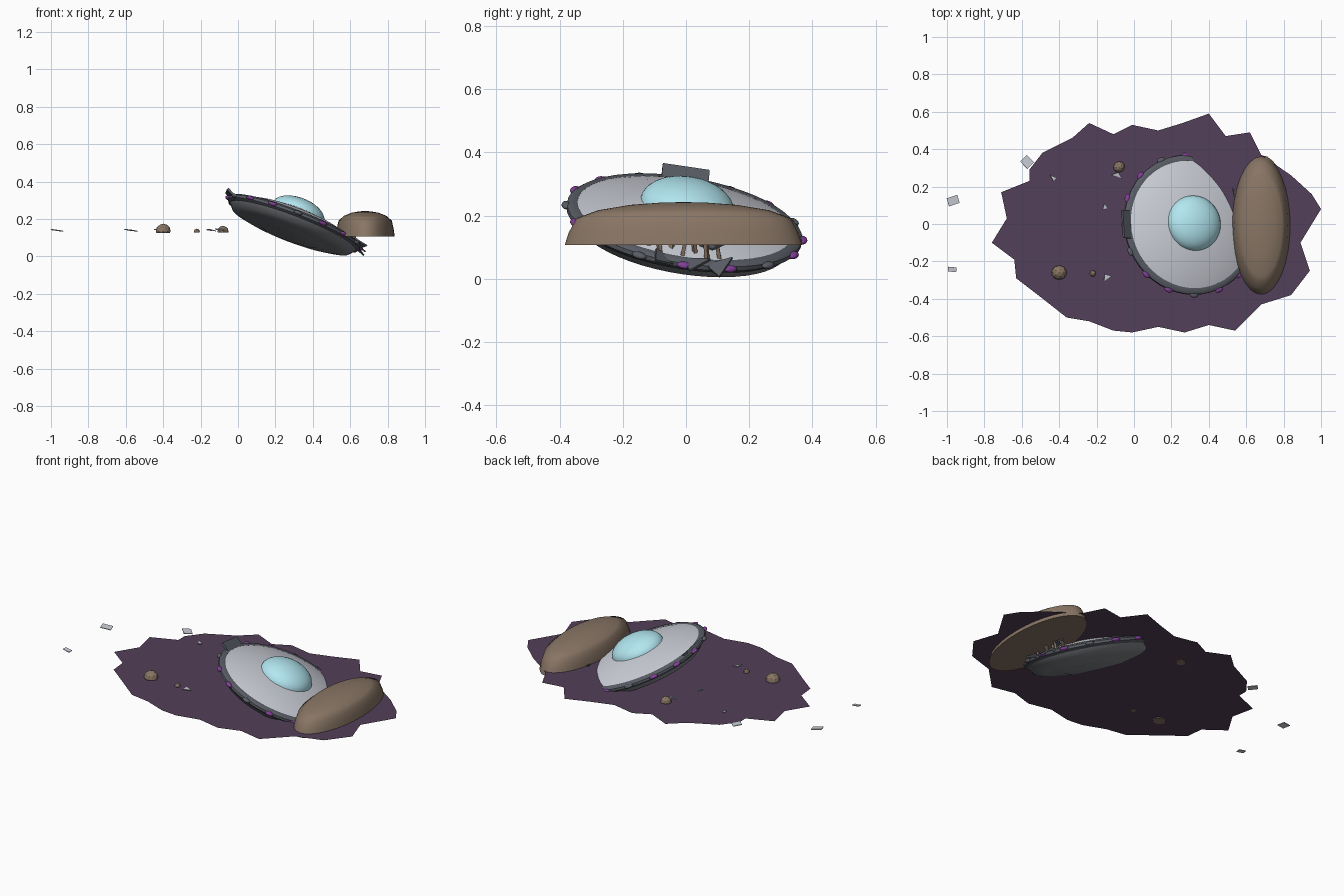
import bpy, bmesh, math, random
from mathutils import Matrix, Vector

if "Cube" in bpy.data.objects:
    bpy.data.objects.remove(bpy.data.objects["Cube"])

random.seed(4)
GROUND = 0.13


def material(name, rgb):
    m = bpy.data.materials.new(name)
    m.diffuse_color = (*rgb, 1)
    m.use_nodes = True
    m.node_tree.nodes["Principled BSDF"].inputs["Base Color"].default_value = m.diffuse_color
    return m


PURPLE_SOIL = material("purple_soil", (0.085, 0.05, 0.10))
EARTH = material("earth", (0.25, 0.18, 0.13))
SILVER = material("silver", (0.60, 0.62, 0.68))
DARK = material("dark_metal", (0.10, 0.11, 0.13))
HULL = material("under_metal", (0.22, 0.23, 0.25))
GLASS = material("canopy_glass", (0.45, 0.80, 0.88))
GLOW = material("purple_lamp", (0.22, 0.05, 0.30))


def finish(name, bm, mat, matrix=Matrix(), smooth=True):
    bmesh.ops.recalc_face_normals(bm, faces=bm.faces)
    me = bpy.data.meshes.new(name)
    bm.to_mesh(me)
    bm.free()
    me.materials.append(mat)
    ob = bpy.data.objects.new(name, me)
    bpy.context.collection.objects.link(ob)
    ob.matrix_world = matrix
    if smooth:
        bpy.ops.object.select_all(action='DESELECT')
        ob.select_set(True)
        bpy.context.view_layer.objects.active = ob
        bpy.ops.object.shade_smooth_by_angle(angle=math.radians(40))
    return ob


def lathe(name, profile, mat, matrix, steps=48, closed=False):
    bm = bmesh.new()
    vs = [bm.verts.new((r, 0, z)) for r, z in profile]
    es = [bm.edges.new(p) for p in zip(vs, vs[1:])]
    if closed:
        es.append(bm.edges.new((vs[-1], vs[0])))
    bmesh.ops.spin(bm, geom=vs + es, cent=(0, 0, 0), axis=(0, 0, 1),
                   angle=math.tau, steps=steps, use_merge=True)
    bmesh.ops.remove_doubles(bm, verts=bm.verts, dist=1e-5)
    return finish(name, bm, mat, matrix)


def pose(loc, rot=(0, 0, 0), scale=(1, 1, 1)):
    r = [math.radians(a) for a in rot]
    return (Matrix.Translation(loc) @ Matrix.Rotation(r[2], 4, 'Z') @ Matrix.Rotation(r[1], 4, 'Y')
            @ Matrix.Rotation(r[0], 4, 'X') @ Matrix.Diagonal((*scale, 1)))


def box(name, matrix, mat):
    bm = bmesh.new()
    bmesh.ops.create_cube(bm, size=1)
    finish(name, bm, mat, matrix, False)


def shard(name, matrix, mat):
    # thin three-cornered plate
    bm = bmesh.new()
    bmesh.ops.create_cone(bm, segments=3, radius1=0.6, radius2=0.6, depth=1, cap_ends=True)
    finish(name, bm, mat, matrix, False)


# scorched ground outline
outline = [(-.76, -.10), (-.68, .03), (-.71, .17), (-.56, .23), (-.56, .29), (-.49, .38), (-.33, .46),
           (-.24, .54), (-.11, .48), (-.01, .53), (.13, .50), (.26, .54), (.40, .59), (.49, .47),
           (.62, .49), (.68, .37), (.84, .26), (.95, .16), (1.0, .08), (.89, -.10), (.94, -.25),
           (.84, -.38), (.68, -.43), (.54, -.57), (.40, -.54), (.27, -.58), (.13, -.55), (-.01, -.58),
           (-.11, -.57), (-.24, -.52), (-.36, -.50), (-.50, -.39), (-.63, -.29), (-.64, -.19)]
bm = bmesh.new()
bm.faces.new([bm.verts.new((x, y, GROUND)) for x, y in outline])
finish("scorched_ground", bm, PURPLE_SOIL, smooth=False)

# earth mound pushed up ahead of the craft
lathe("earth_mound", [(0, 0), (1, 0), (.965, .04), (.90, .085), (.72, .11), (.45, .127), (.2, .134), (0, .136)],
      EARTH, pose((.68, -.008, .107), (0, 0, 0), (.158, .376, 1)), 32)

# saucer frame: nose down and rolled
ship = pose((.30, -.005, .178), (-9, 21, 0))
lathe("upper_hull", [(.355, .012), (.32, .025), (.25, .045), (.16, .062), (.10, .068), (0, .07)], SILVER, ship)
lathe("lower_hull", [(.362, -.015), (.335, -.047), (.27, -.062), (.17, -.074), (.16, -.077), (0, -.079)], HULL, ship)
lathe("rim_ring", [(.345, .016), (.365, .016), (.377, .006), (.377, -.008), (.362, -.02), (.345, -.02)],
      DARK, ship, closed=True)
dome = [(.15 * math.cos(a), .056 + .084 * math.sin(a)) for a in [i * math.pi / 16 for i in range(8)]]
lathe("canopy", dome + [(0, .14)], GLASS, ship)

# rim lamps, every third one dead
for k in range(16):
    a = math.pi + k * math.tau / 16
    bm = bmesh.new()
    bmesh.ops.create_uvsphere(bm, u_segments=12, v_segments=8, radius=1)
    loc = (.378 * math.cos(a), .378 * math.sin(a), 0)
    finish(f"rim_lamp_{k}", bm, DARK if k % 3 == 1 else GLOW,
           ship @ pose(loc, (0, 0, math.degrees(a)), (.016, .025, .011)))

# torn plates on the raised and buried edges of the rim
box("raised_rim_plate", ship @ pose((-.373, .0, .022), (0, 25, 0), (.055, .15, .012)), DARK)
for i, (y, t) in enumerate([(-.07, -20), (.03, 15), (.11, 30)]):
    shard(f"buried_rim_shard_{i}", ship @ pose((.37, y, .01), (t, 10, 20 * i), (.07, .09, .008)), DARK)
shard("torn_hull_panel", ship @ pose((.28, .10, .055), (12, -12, 30), (.09, .17, .006)), DARK)
shard("loose_hull_panel", ship @ pose((.30, -.06, .05), (-15, -20, 80), (.08, .1, .006)), SILVER)

# broken earth splinters between hull and mound
for i in range(7):
    y = -.12 + i * .037
    box(f"earth_splinter_{i}", pose((.60 + .02 * (i % 2), y, .085),
        (random.uniform(-15, 15), random.uniform(-20, 20), 30 * i), (.012, .012, .065)), EARTH)

# scattered rocks
for i, (x, y, r) in enumerate([(-.40, -.26, .041), (-.08, .305, .031), (-.22, -.265, .017)]):
    bm = bmesh.new()
    bmesh.ops.create_icosphere(bm, subdivisions=2, radius=1)
    for v in bm.verts:
        v.co.z = max(v.co.z, -.2)
    finish(f"rock_{i}", bm, EARTH, pose((x, y, GROUND + r * .1), (0, 0, 40 * i), (r, r * .95, r)), False)

# scattered square panels
for i, (x, y, sx, sy, a) in enumerate([(-.967, .125, .06, .045, 18), (-.972, -.243, .045, .025, -5),
                                       (-.572, .332, .05, .055, 45)]):
    box(f"scattered_panel_{i}", pose((x, y, .14), (4, 8, a), (sx, sy, .004)), SILVER)

# scattered triangular shards
for i, (x, y, sx, sy, a) in enumerate([(-.43, .245, .025, .04, 50), (-.09, .26, .06, .03, -20),
                                       (-.155, .09, .03, .035, 10), (-.145, -.285, .05, .035, 35)]):
    shard(f"scattered_shard_{i}", pose((x, y, .142), (8, 10, a), (sx, sy, .005)), SILVER)
